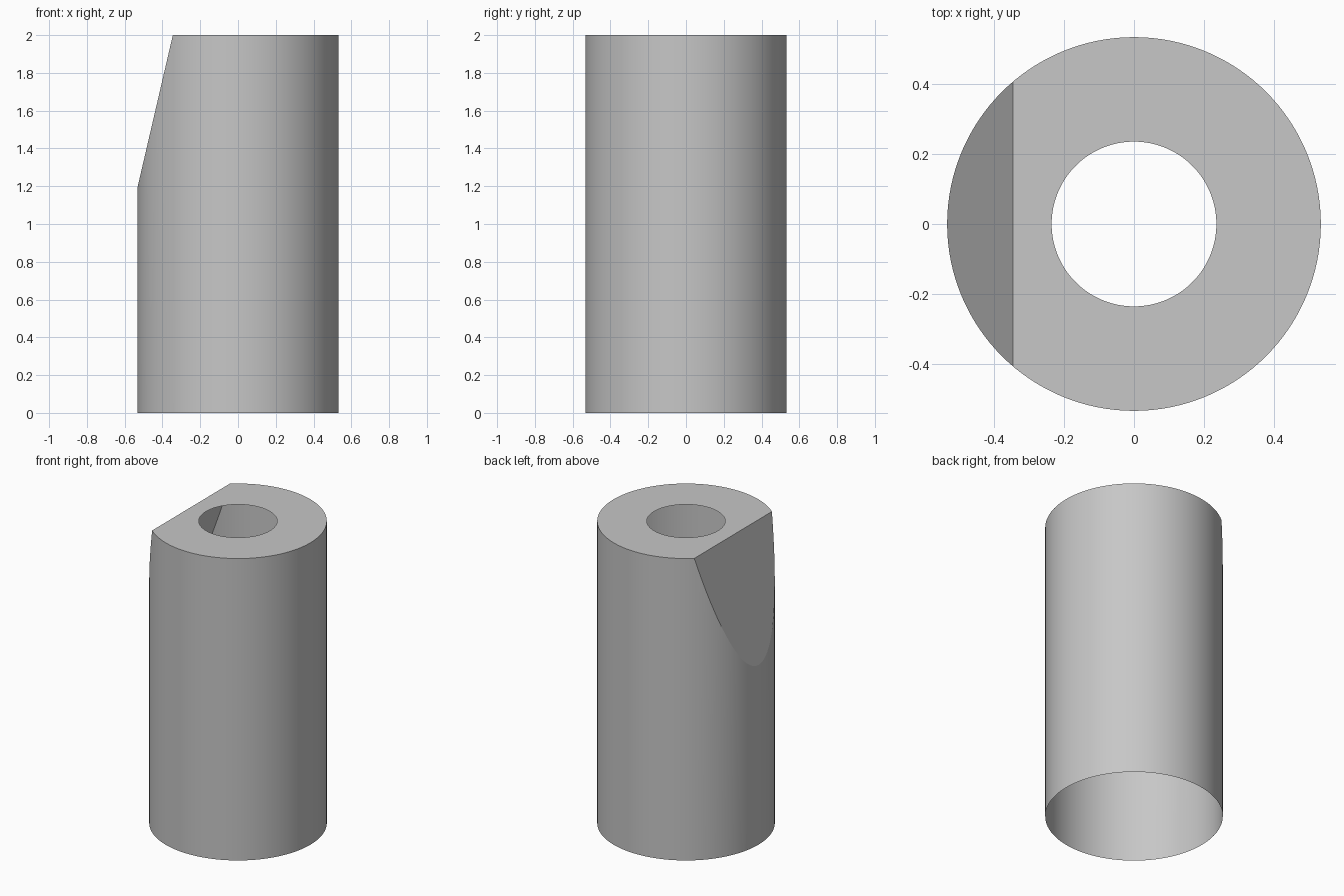
import bpy
import bmesh
import math
from mathutils import Vector

if "Cube" in bpy.data.objects:
    bpy.data.objects.remove(bpy.data.objects["Cube"])

R, HOLE, H, SEG = 0.533, 0.235, 2.0, 128
CUT_TOP_X, CUT_LOW_Z = -0.345, 1.19

grey = bpy.data.materials.new("light_grey")
grey.diffuse_color = (0.57, 0.57, 0.57, 1)
grey.use_nodes = True
grey.node_tree.nodes["Principled BSDF"].inputs["Base Color"].default_value = grey.diffuse_color

bm = bmesh.new()


def ring(radius, z):
    return [bm.verts.new((radius * math.cos(2 * math.pi * i / SEG),
                          radius * math.sin(2 * math.pi * i / SEG), z))
            for i in range(SEG)]


def bridge(a, b):
    for i in range(SEG):
        j = (i + 1) % SEG
        bm.faces.new((a[i], a[j], b[j], b[i]))


# Open-bottomed thin wall and the flat top with its round opening
bottom, rim, hole = ring(R, 0), ring(R, H), ring(HOLE, H)
bridge(bottom, rim)
bridge(rim, hole)

# Slanted flat on the -x side: slice the shell, then close the slice
point = Vector((CUT_TOP_X, 0, H))
normal = Vector((-(H - CUT_LOW_Z), 0, CUT_TOP_X + R)).normalized()
cut = bmesh.ops.bisect_plane(
    bm, geom=bm.verts[:] + bm.edges[:] + bm.faces[:], dist=1e-5,
    plane_co=point, plane_no=normal, clear_outer=True)
edges = [g for g in cut["geom_cut"] if isinstance(g, bmesh.types.BMEdge)]
flat = bmesh.ops.contextual_create(bm, geom=edges)["faces"]

bmesh.ops.recalc_face_normals(bm, faces=bm.faces[:])
bm.normal_update()
if max(bm.faces, key=lambda f: f.calc_center_median().z).normal.z < 0:
    bmesh.ops.reverse_faces(bm, faces=bm.faces[:])

# Smooth round wall, crisp borders around the top and the slanted flat
for f in bm.faces:
    f.smooth = True
for e in bm.edges:
    if len(e.link_faces) == 2 and e.calc_face_angle(0) > math.radians(30):
        e.smooth = False
for f in flat:
    f.smooth = False
    for e in f.edges:
        e.smooth = False

mesh = bpy.data.meshes.new("cut_sleeve")
bm.to_mesh(mesh)
bm.free()
mesh.materials.append(grey)
sleeve = bpy.data.objects.new("cut_sleeve", mesh)
bpy.context.collection.objects.link(sleeve)
